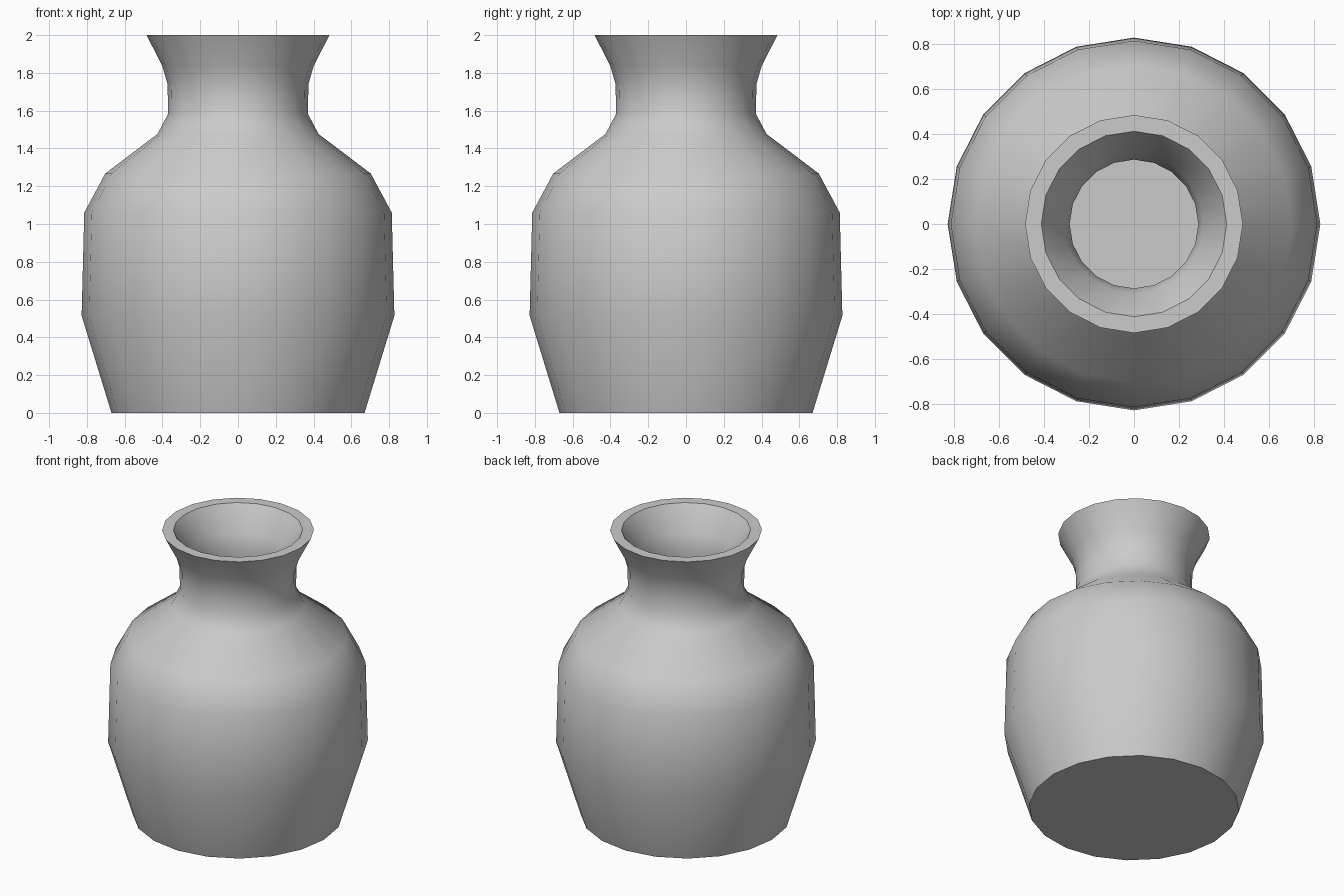
import bpy, bmesh, math

if "Cube" in bpy.data.objects:
    bpy.data.objects.remove(bpy.data.objects["Cube"])

SIDES = 20

# Closed wall profile (radius, height): outside going up, then inside going down
outer = [(0.67, 0), (0.828, 0.515), (0.814, 1.06), (0.703, 1.267), (0.426, 1.477),
         (0.37, 1.583), (0.373, 1.74), (0.40, 1.835), (0.484, 2.0)]
inner = [(0.412, 2.0), (0.31, 1.84), (0.286, 1.745), (0.286, 1.56), (0.355, 1.43),
         (0.635, 1.215), (0.735, 1.035), (0.748, 0.525), (0.61, 0.08)]


def lathe(name, profile):
    """Spin a profile around z and cap its first and last rings."""
    bm = bmesh.new()
    rings = []
    for r, z in profile:
        angles = [2 * math.pi * i / SIDES for i in range(SIDES)]
        rings.append([bm.verts.new((r * math.cos(a), r * math.sin(a), z)) for a in angles])
    for low, high in zip(rings, rings[1:]):
        for i in range(SIDES):
            j = (i + 1) % SIDES
            bm.faces.new((low[i], low[j], high[j], high[i]))
    bm.faces.new(rings[0][::-1])
    bm.faces.new(rings[-1])
    bmesh.ops.recalc_face_normals(bm, faces=bm.faces[:])
    mesh = bpy.data.meshes.new(name)
    bm.to_mesh(mesh)
    bm.free()
    obj = bpy.data.objects.new(name, mesh)
    bpy.context.collection.objects.link(obj)
    return obj


# Hollow vase with a flat rim, smooth walls and crisp rim and foot edges
vase = lathe("vase", outer + inner)
bpy.context.view_layer.objects.active = vase
vase.select_set(True)
bpy.ops.object.shade_smooth_by_angle(angle=math.radians(40))
